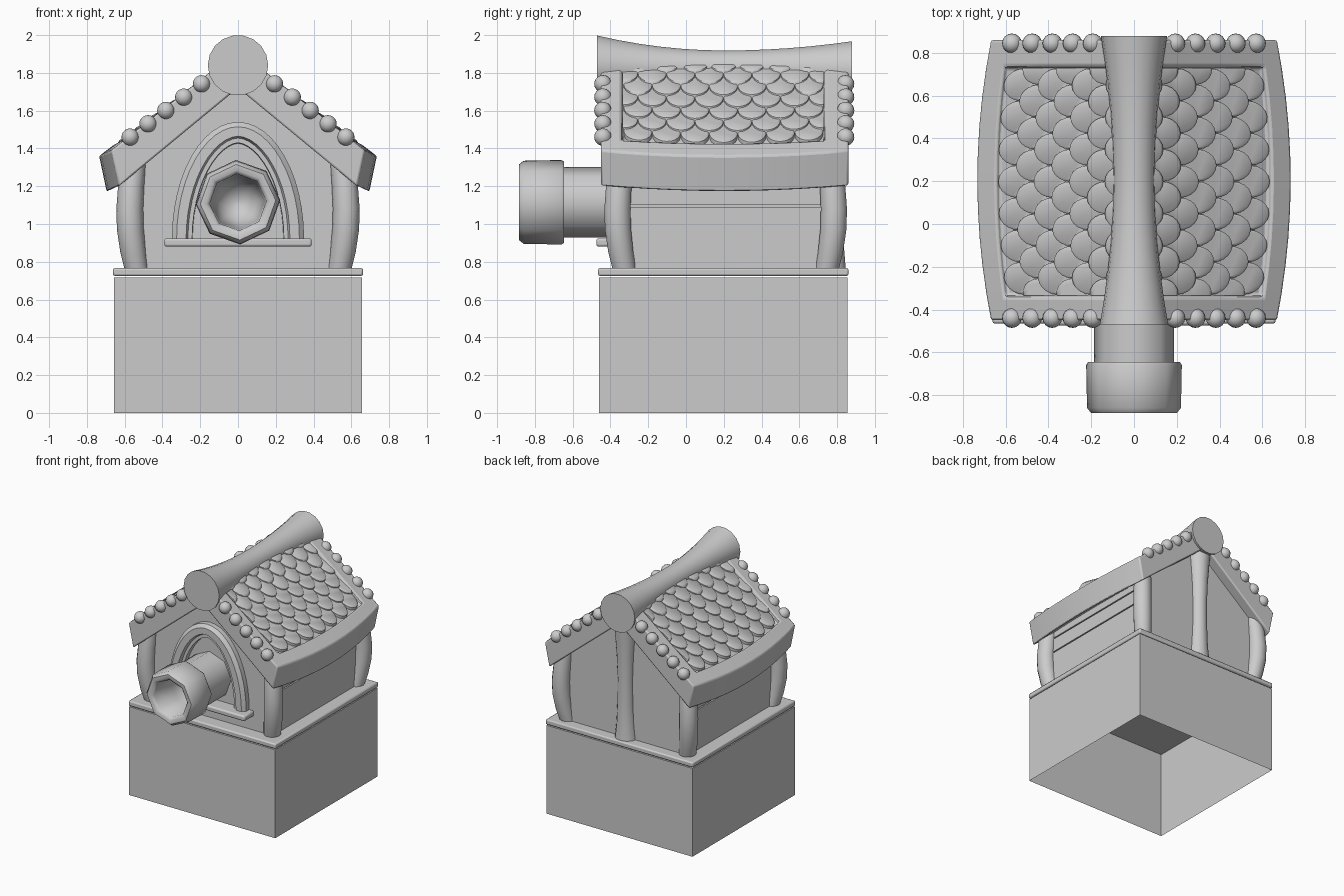
import bpy, bmesh, math
from mathutils import Vector

if "Cube" in bpy.data.objects:
    bpy.data.objects.remove(bpy.data.objects["Cube"])

YC = 0.205  # middle of the house in depth


def make(name, verts, faces, bevel=0.0, mirror=False, angle=35):
    """Mesh object from points and faces, with optional bevel and x mirror."""
    bm = bmesh.new()
    vs = [bm.verts.new(v) for v in verts]
    for f in faces:
        bm.faces.new([vs[i] for i in f])
    bmesh.ops.recalc_face_normals(bm, faces=bm.faces)
    me = bpy.data.meshes.new(name)
    bm.to_mesh(me)
    bm.free()
    ob = bpy.data.objects.new(name, me)
    bpy.context.collection.objects.link(ob)
    bpy.ops.object.select_all(action='DESELECT')
    ob.select_set(True)
    bpy.context.view_layer.objects.active = ob
    bpy.ops.object.shade_smooth_by_angle(angle=math.radians(angle))
    if bevel:
        m = ob.modifiers.new("bevel", 'BEVEL')
        m.width, m.segments, m.limit_method = bevel, 2, 'ANGLE'
        m.angle_limit = math.radians(40)
        m.use_clamp_overlap = False
    if mirror:
        m = ob.modifiers.new("mirror", 'MIRROR')
        m.use_mirror_merge = False
    return ob


def box(name, x0, x1, y0, y1, z0, z1, bevel=0.0, mirror=False, bottom=True):
    v = [(x, y, z) for z in (z0, z1) for y in (y0, y1) for x in (x0, x1)]
    f = [(4, 5, 7, 6), (0, 1, 5, 4), (1, 3, 7, 5), (3, 2, 6, 7), (2, 0, 4, 6)]
    if bottom:
        f.append((0, 2, 3, 1))
    return make(name, v, f, bevel, mirror)


def tube(name, rings, sides, axis='z', mirror=False, phase=0.0, angle=35):
    """Loft of circles: rings are (centre, radius), lying across the axis."""
    v, f = [], []
    for c, r in rings:
        for i in range(sides):
            a = 2 * math.pi * i / sides + phase
            p, q = r * math.cos(a), r * math.sin(a)
            v.append(Vector(c) + Vector((p, q, 0) if axis == 'z' else (p, 0, q)))
    for k in range(len(rings) - 1):
        for i in range(sides):
            j = (i + 1) % sides
            a = k * sides
            f.append((a + i, a + j, a + sides + j, a + sides + i))
    f.append(tuple(range(sides)))
    f.append(tuple(range(len(v) - sides, len(v))))
    return make(name, v, f, 0, mirror, angle)


# open-bottomed base and ledge
box("base", -0.657, 0.657, -0.46, 0.855, 0, 0.718, bottom=False)
box("ledge", -0.662, 0.662, -0.465, 0.86, 0.725, 0.767, bevel=0.01)

# house body: gabled prism
prof = [(-0.54, 0.75), (0.54, 0.75), (0.54, 1.33), (0, 1.78), (-0.54, 1.33)]
pts = [(x, y, z) for y in (-0.355, 0.775) for x, z in prof]
make("walls", pts, [(0, 1, 2, 3, 4), (5, 6, 7, 8, 9)] +
     [(i, (i + 1) % 5, (i + 1) % 5 + 5, i + 5) for i in range(5)])

# side planks with narrow gaps
for i, (a, b) in enumerate([(0.755, 1.09), (1.1, 1.21), (1.22, 1.3)]):
    box(f"side_plank_{i}", 0.5, 0.56, -0.33, 0.75, a, b, mirror=True)

# bowed corner posts
post = [(0.75, 0.535, 0.063), (0.85, 0.555, 0.068), (0.97, 0.57, 0.071),
        (1.08, 0.573, 0.071), (1.2, 0.566, 0.069), (1.34, 0.55, 0.065)]
for name, s in (("front_posts", -1), ("back_posts", 1)):
    tube(name, [((d, 0.21 + s * d, z), r) for z, d, r in post], 14, mirror=True)

# waisted post in the middle of the back
tube("back_middle_post",
     [((0, 0.757, 0.75), 0.092), ((0, 0.762, 0.88), 0.076), ((0, 0.768, 1.05), 0.066),
      ((0, 0.768, 1.25), 0.064), ((0, 0.768, 1.45), 0.072), ((0, 0.765, 1.6), 0.085),
      ((0, 0.765, 1.78), 0.1)], 14)


def roof_pt(u, y, h):
    """u: ridge to eave, h: underside (0) to top (1); eave bows outwards."""
    b = u * max(0, 1 - ((y - YC) / 0.655) ** 2)
    x = u * (0.63 + 0.04 * h) + 0.065 * b
    z = (1.72 - 0.52 * u) + h * (0.2 - 0.01 * u) - 0.03 * b
    return (x, y, z)


# roof slab with raised border around a sunken panel
us = [0, 0.2, 0.4, 0.6, 0.86, 0.88, 1]
ys = [-0.45, -0.345, -0.33] + [-0.33 + 1.055 * i / 8 for i in range(1, 8)] + [0.725, 0.74, 0.86]
nu, ny = len(us), len(ys)
v, f = [], []
for top in (0, 1):
    for u in us:
        for y in ys:
            sunk = u < 0.87 and -0.34 < y < 0.73
            v.append(roof_pt(u, y, (0.82 if sunk else 1) if top else 0))
N = nu * ny
for i in range(nu - 1):
    for j in range(ny - 1):
        q = (i * ny + j, i * ny + j + 1, (i + 1) * ny + j + 1, (i + 1) * ny + j)
        f += [q, tuple(k + N for k in q)]
rim = ([j for j in range(ny)] + [i * ny + ny - 1 for i in range(1, nu)] +
       [(nu - 1) * ny + j for j in range(ny - 2, -1, -1)] + [i * ny for i in range(nu - 2, 0, -1)])
for a, b in zip(rim, rim[1:] + rim[:1]):
    f.append((a, b, b + N, a + N))
make("roof_slab", v, f, bevel=0.01, mirror=True)

# scalloped shingles: overlapping, each tilted so its rounded tip stands up
v, f = [], []
W, L = 0.151, 0.235
for row in range(8):
    tip = 0.865 - row * 0.113
    for k in range(8):
        yc = -0.33 + W * (k + (0.5 if row % 2 == 0 else 0))
        out = [(-1, 1)] + [(-math.cos(math.pi * i / 10), 0.5 * (1 - math.sin(math.pi * i / 10)))
                           for i in range(11)] + [(1, 1)]
        lo = max(-0.335, yc - W / 2)
        hi = min(0.73, yc + W / 2)
        if hi - lo < 0.02:
            continue
        start, n = len(v), len(out)
        for scale, dh in ((1, -0.13), (1, -0.02), (0.9, 0.02)):
            for a, t in out:
                y = min(max(yc + a * scale * W / 2, lo), hi)
                tt = 0.06 * (1 - scale) * 10 * (1 - t) + t
                u = max(0.0, tip - L + L * (1 - tt))
                v.append(roof_pt(u, y, 1.0 - 0.17 * tt + dh))
        for r in (0, 1):
            for i in range(n):
                j = (i + 1) % n
                f.append((start + r * n + i, start + r * n + j,
                          start + (r + 1) * n + j, start + (r + 1) * n + i))
        f.append(tuple(range(start + 2 * n, start + 3 * n)))
make("roof_shingles", v, f, mirror=True, angle=40)

# balls along both gable edges
for y, side in ((-0.44, "front"), (0.845, "back")):
    for i in range(5):
        for s in (-1, 1):
            x = 0.193 + 0.0945 * i
            bpy.ops.mesh.primitive_uv_sphere_add(segments=16, ring_count=10, radius=0.046,
                                                 location=(s * x, y, 1.742 - 0.0705 * i))
            bpy.context.object.name = f"{side}_ball"
            bpy.ops.object.shade_smooth()

# waisted ridge log
ridge = []
for i in range(13):
    t = i / 12
    w = (2 * t - 1) ** 2
    ridge.append(((0, -0.47 + 1.35 * t, 1.822 + (0.018 if t < 0.5 else -0.007) * w),
                  0.098 + (0.062 if t < 0.5 else 0.057) * w))
tube("ridge_log", ridge, 18, 'y')

# pointed window frame, lofted from a stepped profile (half width, height, sharpness, y)
steps = [(0.35, 0.62, 1.0, -0.34), (0.35, 0.62, 1.0, -0.395), (0.325, 0.595, 1.03, -0.42),
         (0.275, 0.545, 1.1, -0.42), (0.265, 0.535, 1.12, -0.395), (0.243, 0.51, 1.15, -0.395),
         (0.24, 0.505, 1.15, -0.34)]
v, f, n = [], [], 25
for w, h, p, y in steps:
    for i in range(n):
        a = math.pi * i / (n - 1)
        c = math.cos(a)
        v.append((math.copysign(w * abs(c) ** p, c), y, 0.92 + h * math.sin(a)))
for k in range(len(steps) - 1):
    for i in range(n - 1):
        f.append((k * n + i, k * n + i + 1, (k + 1) * n + i + 1, (k + 1) * n + i))
make("window_frame", v, f, angle=30)
box("window_sill", -0.39, 0.39, -0.475, -0.34, 0.88, 0.924, bevel=0.012)

# eight-sided spout with thick collar and hollow mouth
spout = [(-0.34, 0.187), (-0.645, 0.187), (-0.645, 0.215), (-0.66, 0.224), (-0.86, 0.22),
         (-0.885, 0.2), (-0.885, 0.17), (-0.865, 0.15), (-0.65, 0.143), (-0.52, 0.13),
         (-0.45, 0.1), (-0.41, 0.05), (-0.4, 0.01)]
tube("spout", [((0, y, 1.115), r) for y, r in spout], 8, 'y', phase=math.pi / 2 + 0.05, angle=50)
